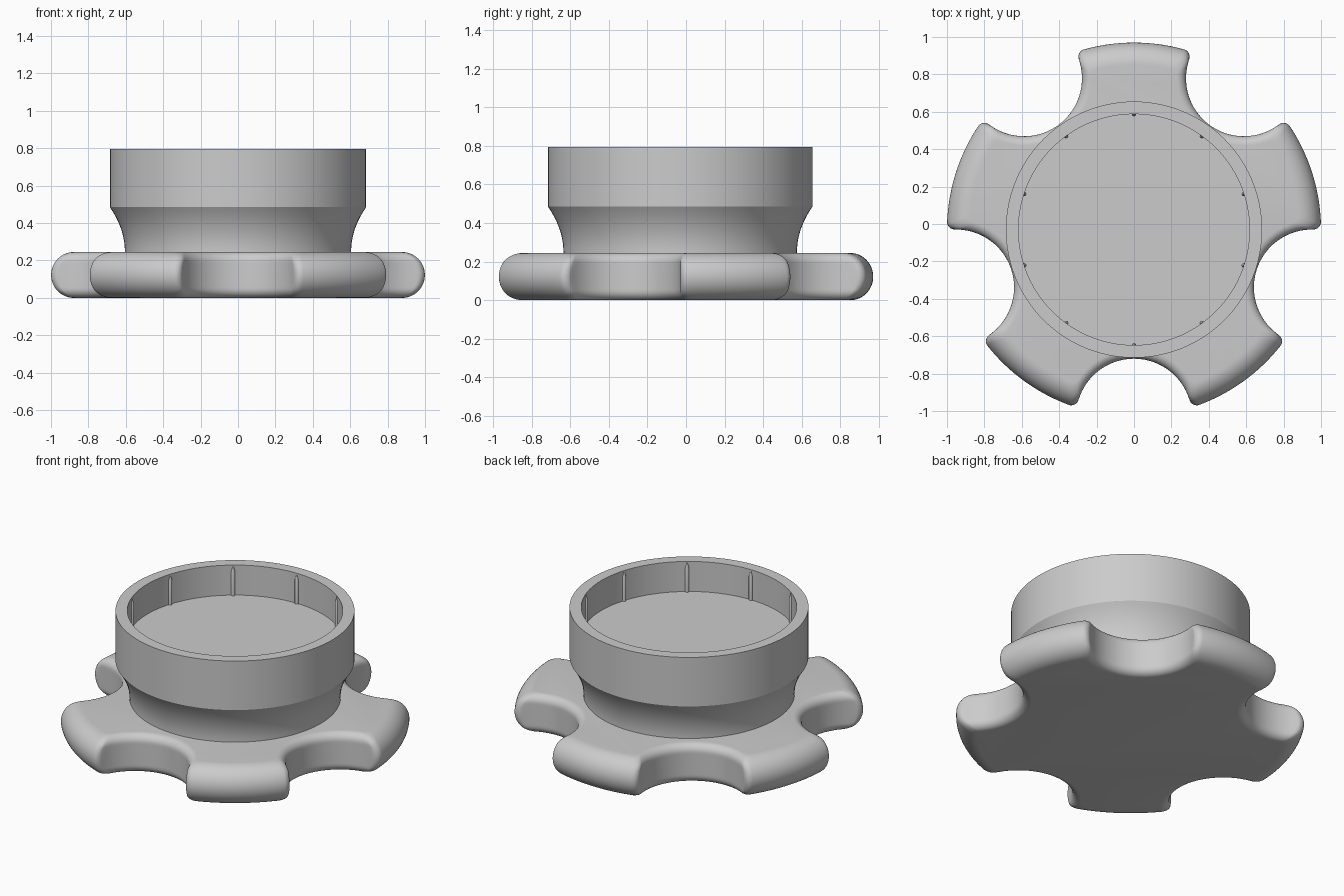
import bpy, bmesh
from math import sin, cos, pi, tau, acos, atan2, sqrt, radians
from mathutils import Matrix, Vector

cube = bpy.data.objects.get("Cube")
if cube:
    bpy.data.objects.remove(cube, do_unlink=True)

CENTRE_Y = -0.03
HEIGHT = 0.245      # thickness of the hand grip
OUTER = 1.0         # lobe radius, also the distance to the scallop centres
SCALLOP = 0.31
CORNER = 0.04

grey = bpy.data.materials.new("plain grey")
grey.use_nodes = True
grey.diffuse_color = (0.6, 0.6, 0.6, 1)
grey.node_tree.nodes["Principled BSDF"].inputs["Base Color"].default_value = grey.diffuse_color


def finish(name, bm, angle=35):
    bmesh.ops.recalc_face_normals(bm, faces=bm.faces)
    mesh = bpy.data.meshes.new(name)
    bm.to_mesh(mesh)
    bm.free()
    mesh.materials.append(grey)
    obj = bpy.data.objects.new(name, mesh)
    obj.location.y = CENTRE_Y
    bpy.context.collection.objects.link(obj)
    bpy.ops.object.select_all(action='DESELECT')
    obj.select_set(True)
    bpy.context.view_layer.objects.active = obj
    bpy.ops.object.shade_smooth_by_angle(angle=radians(angle))
    return obj


def loft(bm, rings, cap_start, cap_end):
    """Join rings of points with quads and optional flat caps."""
    loops = [[bm.verts.new(p) for p in ring] for ring in rings]
    n = len(loops[0])
    for a, b in zip(loops, loops[1:]):
        for i in range(n):
            j = (i + 1) % n
            bm.faces.new((a[i], a[j], b[j], b[i]))
    if cap_start:
        bm.faces.new(loops[0][::-1])
    if cap_end:
        bm.faces.new(loops[-1])


def arc(centre, radius, start, end, steps):
    return [centre + radius * Vector((cos(start + (end - start) * i / steps),
                                      sin(start + (end - start) * i / steps)))
            for i in range(steps + 1)]


def grip_outline(outer, scallop, z):
    """Five lobes parted by round scallops, with rounded corners."""
    d = outer - CORNER
    a = acos((d * d + OUTER ** 2 - (scallop + CORNER) ** 2) / (2 * d * OUTER))
    hub = Vector((OUTER, 0))
    corner = Vector((d * cos(a), d * sin(a)))
    away = corner - hub
    b = atan2(away.y, away.x)
    half = arc(hub, scallop, pi, b, 12)
    half += arc(corner, CORNER, b - pi, a, 8)[1:]
    half += arc(Vector((0, 0)), outer, a, pi / 5, 8)[1:]
    sector = [Vector((p.x, -p.y)) for p in half[:0:-1]] + half[:-1]
    points = []
    for k in range(5):
        turn = Matrix.Rotation(-pi / 2 + k * tau / 5, 2)
        points += [(*(turn @ p), z) for p in sector]
    return points


# Scalloped grip: full round on the lobe rims, small fillet in the scallops
bm = bmesh.new()
layers = []
LAYERS = 28
FILLET = 0.05
for i in range(LAYERS + 1):
    phi = pi * i / LAYERS
    z = HEIGHT / 2 * (1 - cos(phi))
    edge = max(0, FILLET - min(z, HEIGHT - z))
    inset = FILLET - sqrt(max(0, FILLET ** 2 - edge ** 2))
    layers.append(grip_outline(OUTER - 0.12 * (1 - sin(phi)), SCALLOP + inset, z))
loft(bm, layers, True, True)
finish("scalloped_grip", bm)

# Flared neck and open cup, turned as one profile
NECK, CUP, WALL_IN = 0.605, 0.685, 0.6175
FLARE, RIM, FLOOR = 0.485, 0.795, 0.605
profile = [(NECK, 0.2)]
for i in range(13):
    t = i / 12
    profile.append((NECK + (CUP - NECK) * t ** 2, 0.25 + (FLARE - 0.25) * t))
profile += [(CUP, RIM), (WALL_IN, RIM), (WALL_IN, FLOOR)]
bm = bmesh.new()
loft(bm, [[(r * cos(tau * k / 120), r * sin(tau * k / 120), z) for k in range(120)]
          for r, z in profile], True, True)
finish("neck_and_cup", bm, 25)

# Ten slim pointed ribs on the inside wall of the cup
bm = bmesh.new()
for k in range(10):
    a = pi / 2 + k * tau / 10
    x, y = WALL_IN * cos(a), WALL_IN * sin(a)
    rings = [[(x + r * cos(tau * s / 12), y + r * sin(tau * s / 12), z) for s in range(12)]
             for r, z in ((0.012, FLOOR - 0.01), (0.012, 0.755), (0.001, 0.79))]
    loft(bm, rings, True, True)
finish("inner_ribs", bm)
